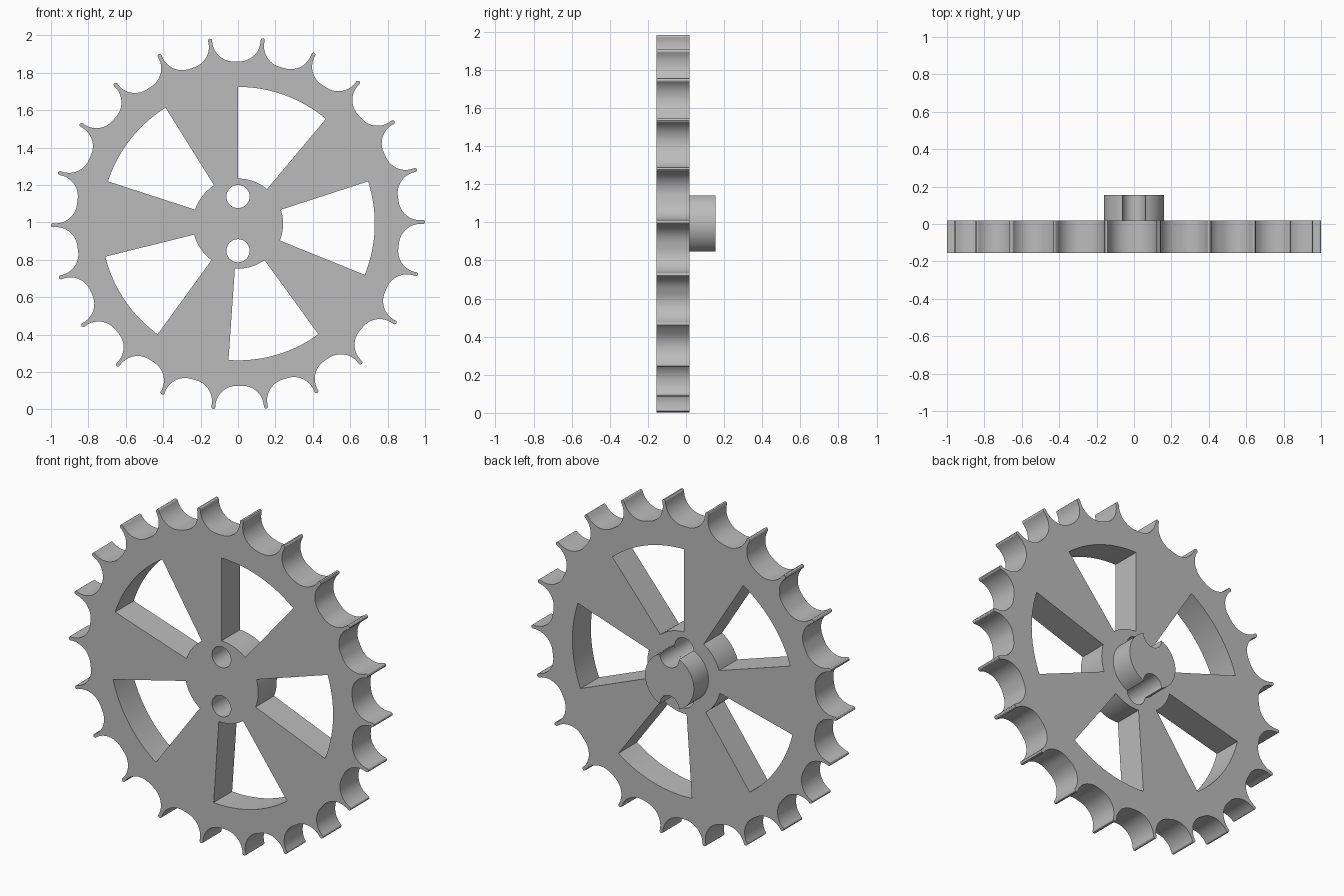
import bpy
from math import sin, cos, radians, sqrt, pi, tau, atan2, acos
from mathutils import Matrix, Vector

if "Cube" in bpy.data.objects:
    bpy.data.objects.remove(bpy.data.objects["Cube"])

AXLE_Z = 0.9935
TEETH = 22
FRONT, PLATE_BACK, HUB_BACK = -0.155, 0.018, 0.155
HOLE_R, HOLE_OFFSET, HUB_R = 0.062, 0.145, 0.16

metal = bpy.data.materials.new("grey_metal")
metal.use_nodes = True
grey = (0.5, 0.5, 0.5, 1)
metal.diffuse_color = grey
metal.node_tree.nodes["Principled BSDF"].inputs["Base Color"].default_value = grey


def arc(cx, cy, r, start, end, steps):
    """Points along an arc, angles in radians, both ends included."""
    return [(cx + r * cos(start + (end - start) * i / steps),
             cy + r * sin(start + (end - start) * i / steps))
            for i in range(steps + 1)]


def slab(name, outlines, y0, y1):
    """Extrude closed outlines (inner ones become holes) from y0 to y1."""
    curve = bpy.data.curves.new(name, 'CURVE')
    curve.dimensions = '2D'
    curve.fill_mode = 'BOTH'
    curve.extrude = (y1 - y0) / 2
    for points in outlines:
        spline = curve.splines.new('POLY')
        spline.points.add(len(points) - 1)
        for p, (x, y) in zip(spline.points, points):
            p.co = (x, y, 0, 1)
        spline.use_cyclic_u = True
    obj = bpy.data.objects.new(name, curve)
    bpy.context.collection.objects.link(obj)
    bpy.ops.object.select_all(action='DESELECT')
    obj.select_set(True)
    bpy.context.view_layer.objects.active = obj
    bpy.ops.object.convert(target='MESH')
    obj = bpy.context.object
    obj.data.transform(Matrix.Translation(Vector((0, (y0 + y1) / 2, AXLE_Z)))
                       @ Matrix.Rotation(pi / 2, 4, 'X'))
    obj.data.materials.clear()
    obj.data.materials.append(metal)
    bpy.ops.object.mode_set(mode='EDIT')
    bpy.ops.mesh.select_all(action='SELECT')
    bpy.ops.mesh.remove_doubles(threshold=0.0001)
    bpy.ops.mesh.normals_make_consistent(inside=False)
    bpy.ops.object.mode_set(mode='OBJECT')
    bpy.ops.object.shade_smooth_by_angle(angle=radians(30))
    return obj


# Toothed rim: one scooped valley and one small rounded tip, repeated
pitch = tau / TEETH
VALLEY_R, SHIFT, FLOOR = 0.115, 0.015, 0.867
rim = []
for i in range(TEETH):
    mid = radians(0.5) + (i + 0.5) * pitch
    centre = FLOOR + VALLEY_R
    right = arc(centre, -SHIFT, VALLEY_R, -pi / 2, -pi, 12)
    left = arc(centre, SHIFT, VALLEY_R, pi, pi / 2, 12)
    for x, y in right + left:
        rim.append((x * cos(mid) - y * sin(mid), x * sin(mid) + y * cos(mid)))
    tip = mid + pitch / 2
    rim += arc(0.989 * cos(tip), 0.989 * sin(tip), 0.011,
               tip - pi / 2, tip + pi / 2, 6)

# Five windows between the spokes
windows = []
for i in range(5):
    a, b = radians(50 + 72 * i), radians(90 + 72 * i)
    windows.append(arc(0, 0, 0.731, a, b, 20) + arc(0, 0, 0.241, b, a, 12))

# Two bolt holes
holes = [arc(0, s * HOLE_OFFSET, HOLE_R, 0, tau, 32)[:-1] for s in (1, -1)]
slab("sprocket_plate", [rim] + windows + holes, FRONT, PLATE_BACK)

# Rear hub, notched where the bolt holes pass its edge
ny = (HUB_R ** 2 - HOLE_R ** 2 + HOLE_OFFSET ** 2) / (2 * HOLE_OFFSET)
nx = sqrt(HUB_R ** 2 - ny ** 2)
edge = atan2(ny, nx)
bite = atan2(ny - HOLE_OFFSET, nx)
half = arc(0, 0, HUB_R, -edge, edge, 24)
half += arc(0, HOLE_OFFSET, HOLE_R, bite, -pi - bite, 16)[1:-1]
hub = half + [(-x, -y) for x, y in half]
slab("rear_hub", [hub], PLATE_BACK, HUB_BACK)
